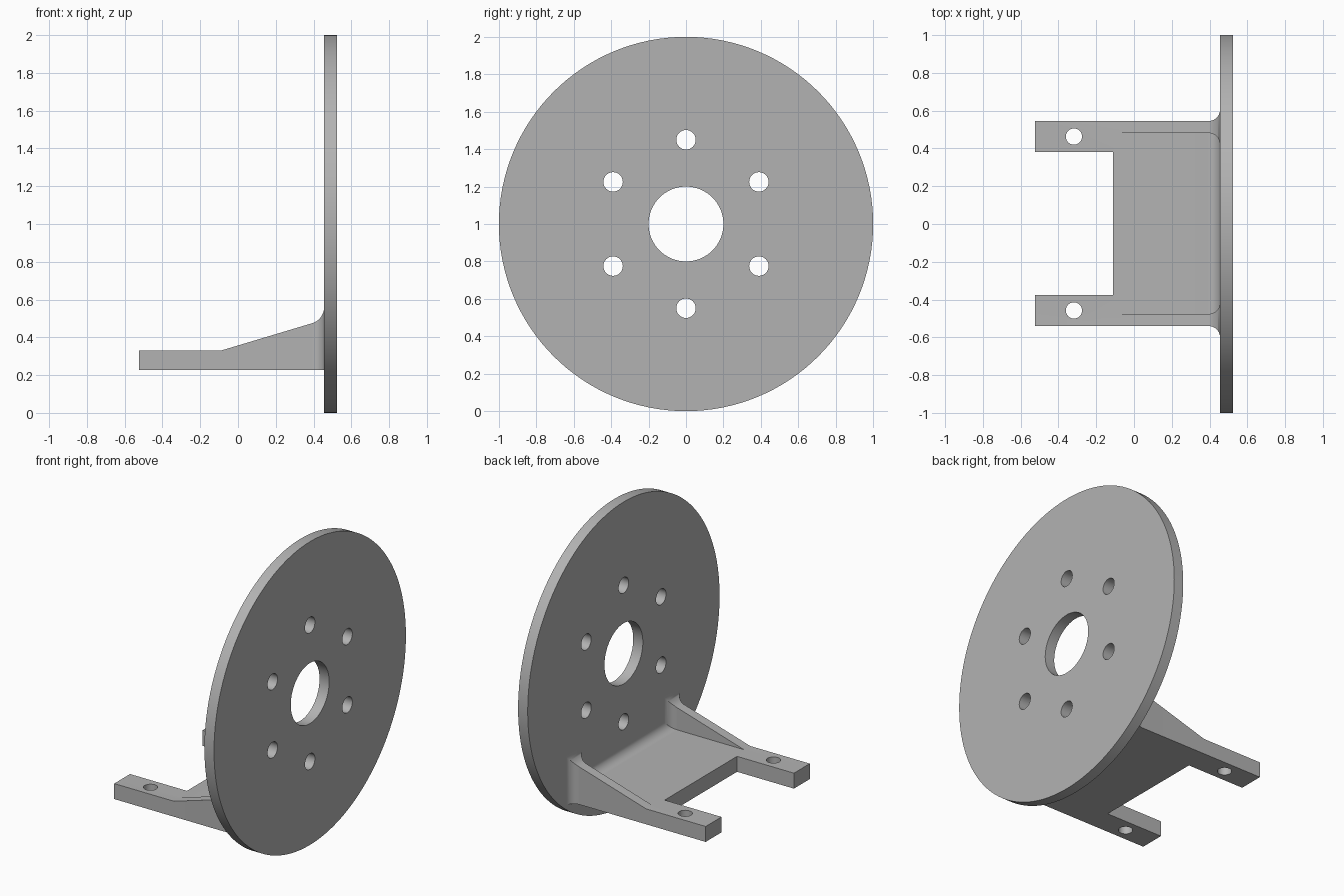
import bpy
import bmesh
from math import sin, cos, pi, radians
from mathutils import Matrix

cube = bpy.data.objects.get("Cube")
if cube:
    bpy.data.objects.remove(cube, do_unlink=True)

# One plain grey for the whole part
grey = bpy.data.materials.new("machined_grey")
grey.use_nodes = True
colour = (0.45, 0.45, 0.45, 1)
grey.diffuse_color = colour
grey.node_tree.nodes["Principled BSDF"].inputs["Base Color"].default_value = colour


def make_object(name, bm):
    bmesh.ops.recalc_face_normals(bm, faces=bm.faces)
    mesh = bpy.data.meshes.new(name)
    bm.to_mesh(mesh)
    bm.free()
    mesh.materials.append(grey)
    obj = bpy.data.objects.new(name, mesh)
    bpy.context.collection.objects.link(obj)
    return obj


def add_cylinder(bm, centre, radius, depth, axis, segments):
    turn = Matrix.Rotation(pi / 2, 4, "Y") if axis == "X" else Matrix()
    bmesh.ops.create_cone(bm, cap_ends=True, segments=segments, radius1=radius,
                          radius2=radius, depth=depth,
                          matrix=Matrix.Translation(centre) @ turn)


def cut(obj, cutter):
    cutter.hide_render = True
    mod = obj.modifiers.new("cut", "BOOLEAN")
    mod.operation = "DIFFERENCE"
    mod.solver = "EXACT"
    mod.object = cutter
    bpy.ops.object.select_all(action="DESELECT")
    bpy.context.view_layer.objects.active = obj
    obj.select_set(True)
    bpy.ops.object.modifier_apply(modifier=mod.name)
    bpy.data.objects.remove(cutter, do_unlink=True)
    bpy.ops.object.shade_smooth_by_angle(angle=radians(30))
    weighted = obj.modifiers.new("flat_face_normals", "WEIGHTED_NORMAL")
    weighted.keep_sharp = True


# Round mounting plate
PLATE_BACK, PLATE_FRONT = 0.455, 0.525
mid = (PLATE_BACK + PLATE_FRONT) / 2
bm = bmesh.new()
add_cylinder(bm, (mid, 0, 1), 1, PLATE_FRONT - PLATE_BACK, "X", 128)
plate = make_object("round_mounting_plate", bm)

# Centre bore and the ring of six bolt holes
bm = bmesh.new()
add_cylinder(bm, (mid, 0, 1), 0.2, 0.3, "X", 64)
for i in range(6):
    a = pi / 2 + i * pi / 3
    add_cylinder(bm, (mid, 0.45 * cos(a), 1 + 0.45 * sin(a)), 0.052, 0.3, "X", 32)
cut(plate, make_object("plate_hole_cutter", bm))

# Bracket: a channel section lofted along x, flaring into a fillet at the plate
BOTTOM, SHELF = 0.228, 0.33
MIDDLE, OUTER, INNER = 0.0025, 0.5425, 0.4785
RAMP_START, RAMP_SLOPE, FILLET = -0.09, 0.3, 0.06


def section(x, flare):
    top = SHELF + max(0, x - RAMP_START) * RAMP_SLOPE + flare
    shelf = SHELF + flare
    out, inn = OUTER + flare, INNER - flare
    half = [(out, BOTTOM), (out, top), (inn, top), (inn, shelf)]
    ring = half + [(-y, z) for y, z in reversed(half)]
    return [(x, y + MIDDLE, z) for y, z in ring]


stations = [(-0.525, 0), (RAMP_START, 0)]
for i in range(11):
    a = i / 10 * pi / 2
    stations.append((PLATE_BACK - FILLET + FILLET * sin(a), FILLET * (1 - cos(a))))
stations.append((PLATE_BACK + 0.005, FILLET))

bm = bmesh.new()
rings = [[bm.verts.new(p) for p in section(*s)] for s in stations]
for r0, r1 in zip(rings, rings[1:]):
    for i in range(len(r0)):
        j = (i + 1) % len(r0)
        bm.faces.new((r0[i], r0[j], r1[j], r1[i]))
bm.faces.new(rings[0])
bm.faces.new(rings[-1])
bmesh.ops.remove_doubles(bm, verts=bm.verts, dist=0.0001)
bracket = make_object("gusseted_bracket", bm)

# Slot between the arms, and a screw hole in each arm
bm = bmesh.new()
SLOT_END, SLOT_LENGTH, SLOT_WIDTH = -0.11, 0.6, 0.755
bmesh.ops.create_cube(bm, size=1, matrix=Matrix.Translation(
    (SLOT_END - SLOT_LENGTH / 2, MIDDLE, 0.28)) @ Matrix.Diagonal((SLOT_LENGTH, SLOT_WIDTH, 0.4, 1)))
for side in (-1, 1):
    add_cylinder(bm, (-0.318, MIDDLE + side * 0.46, 0.28), 0.043, 0.4, "Z", 32)
cut(bracket, make_object("bracket_cutter", bm))
